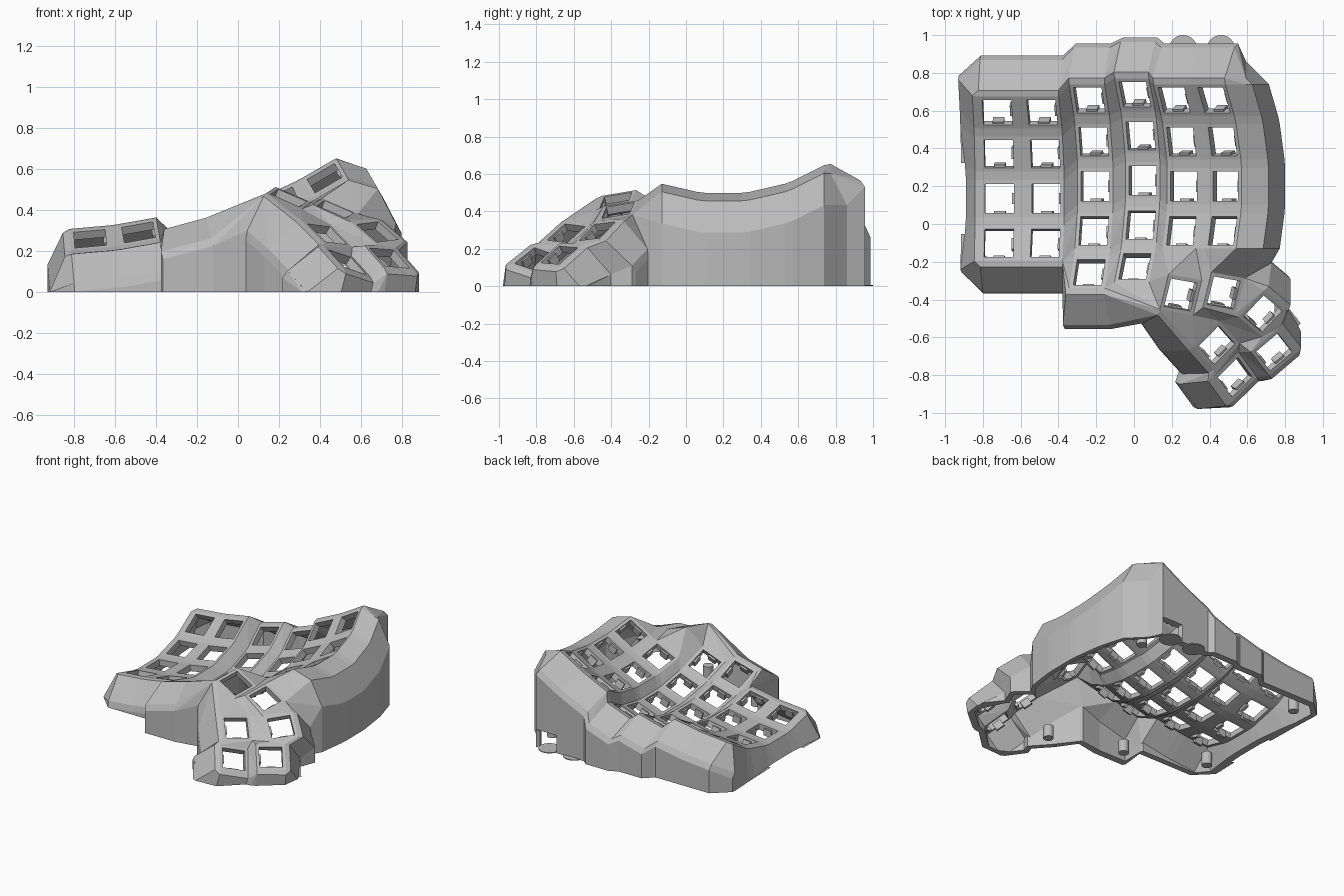
import bpy, bmesh
from math import radians
from mathutils import Matrix, Vector

cube = bpy.data.objects.get("Cube")
if cube:
    bpy.data.objects.remove(cube, do_unlink=True)

# One plain grey for the whole shell
grey = bpy.data.materials.new("plain_grey")
grey.use_nodes = True
grey.diffuse_color = (0.5, 0.5, 0.5, 1)
grey.node_tree.nodes["Principled BSDF"].inputs["Base Color"].default_value = (0.5, 0.5, 0.5, 1)

HALF, HOLE, THICK = 0.097, 0.077, 0.044     # key plate half width, hole half width, thickness
ROW_R, COL_R = 0.91, 2.86                   # curvature radii along and across the columns
WALL_T, WALL_OUT, WALL_DROP = 0.033, 0.088, -0.18
CORNERS = {"tl": (-1, 1), "tr": (1, 1), "bl": (-1, -1), "br": (1, -1)}


def move(x, y, z):
    return Matrix.Translation((x, y, z))


def turn(deg, axis):
    return Matrix.Rotation(radians(deg), 4, axis)


# Layout is worked out for the opposite hand and mirrored in x when meshed
def key(col, row):
    offset = (0, 0, 0)
    if col == 2:
        offset = (0, 0.031, -0.05)
    elif col >= 4:
        offset = (0, -0.065, 0.063)
    return (move(0.205, 0.2, 0.165) @ turn(15, "Y") @ move(*offset)
            @ move(0, 0, COL_R) @ turn(5 * (3 - col), "Y") @ move(0, 0, ROW_R - COL_R)
            @ turn(15 * (2 - row), "X") @ move(0, 0, -ROW_R))


def thumb(rx, ry, rz, x, y, z):
    return (move(x - 0.115, y - 0.197, z + 0.427)
            @ turn(rz, "Z") @ turn(ry, "Y") @ turn(rx, "X"))


THUMBS = {
    "TR": thumb(10, -23, 10, -0.133, -0.178, 0.033),
    "TL": thumb(10, -23, 10, -0.36, -0.167, -0.022),
    "MR": thumb(-6, -34, 48, -0.322, -0.444, -0.144),
    "ML": thumb(6, -34, 40, -0.567, -0.278, -0.133),
    "BR": thumb(-16, -33, 54, -0.42, -0.614, -0.281),
    "BL": thumb(-4, -35, 52, -0.626, -0.481, -0.261),
}


def corner(frame, name):
    sx, sy = CORNERS[name]
    return frame @ move(sx * HALF, sy * HALF, 0)


def k(col, row, name):
    return corner(key(col, row), name)


def t(which, name):
    return corner(THUMBS[which], name)


def inner(row, name):
    p = k(0, row, name).translation
    return move(p.x - 0.11, p.y, p.z - 0.033)


def slab(posts):
    return [p @ Vector((0, 0, z)) for p in posts for z in (0, -THICK)]


def box(frame, x0, x1, y0, y1, z0, z1):
    return [frame @ Vector((x, y, z)) for x in (x0, x1) for y in (y0, y1) for z in (z0, z1)]


def plate(frame):
    # Frame around the switch hole, plus two clip nubs
    h, w = HALF, HOLE
    pieces = []
    for s in (-1, 1):
        pieces.append(box(frame, s * w, s * h, -h, h, -THICK, 0))
        pieces.append(box(frame, -w, w, s * w, s * h, -THICK, 0))
    pieces.append(box(frame, -w - 0.01, -w + 0.012, -0.03, 0.03, -0.065, -0.015))
    pieces.append(box(frame, -0.03, 0.03, -w - 0.01, -w + 0.012, -0.065, -0.015))
    return pieces


def strip(*posts):
    return [slab(posts[i:i + 3]) for i in range(len(posts) - 2)]


def steps(post, d):
    # Rim, chamfer and skirt positions of the wall outside a corner
    out = [post, post @ move(d[0] * WALL_T, d[1] * WALL_T, -0.01)]
    for reach in (WALL_OUT, WALL_OUT + WALL_T):
        out.append(post @ move(d[0] * reach, d[1] * reach, WALL_DROP))
    return out


def skirt(posts, floor=0.0):
    pts = slab(posts)
    return pts + [Vector((p.x, p.y, floor)) for p in pts]


def wall(chain, notch=None):
    pieces = []
    for i, (a, b) in enumerate(zip(chain, chain[1:])):
        sa, sb = steps(*a), steps(*b)
        pieces.append(slab(sa + sb))
        pieces.append(skirt(sa[2:] + sb[2:], 0.13 if i == notch else 0.0))
    return pieces


def add_hull(bm, points):
    # Convex block, trimmed at the ground
    tmp = bmesh.new()
    for p in points:
        tmp.verts.new((-p.x, p.y, p.z))
    bmesh.ops.remove_doubles(tmp, verts=tmp.verts[:], dist=0.0005)
    bmesh.ops.convex_hull(tmp, input=tmp.verts[:])
    bmesh.ops.bisect_plane(tmp, geom=tmp.verts[:] + tmp.edges[:] + tmp.faces[:],
                           plane_co=(0, 0, 0), plane_no=(0, 0, 1), clear_inner=True)
    kept = [v.co.copy() for v in tmp.verts if v.co.z > -0.0001]
    tmp.free()
    if len(kept) < 4 or max(p.z for p in kept) < 0.003:
        return
    verts = [bm.verts.new(p) for p in kept]
    res = bmesh.ops.convex_hull(bm, input=verts)
    junk = {g for g in res["geom_interior"] + res["geom_unused"] if isinstance(g, bmesh.types.BMVert)}
    bmesh.ops.delete(bm, geom=list(junk), context="VERTS")


def build(name, pieces):
    bm = bmesh.new()
    for piece in pieces:
        add_hull(bm, piece)
    bmesh.ops.recalc_face_normals(bm, faces=bm.faces[:])
    mesh = bpy.data.meshes.new(name)
    bm.to_mesh(mesh)
    bm.free()
    mesh.materials.append(grey)
    bpy.context.collection.objects.link(bpy.data.objects.new(name, mesh))


# Key plates
keys = [(c, r) for c in range(6) for r in range(5) if r < 4 or c in (2, 3)]
build("finger_plates", [p for c, r in keys for p in plate(key(c, r))])
build("thumb_plates", [p for f in THUMBS.values() for p in plate(f)])

# Webs between finger keys
web = []
for c in range(6):
    for r in range(4):
        if c < 5:
            web.append(slab([k(c, r, "tr"), k(c, r, "br"), k(c + 1, r, "tl"), k(c + 1, r, "bl")]))
        if r < 3:
            web.append(slab([k(c, r, "bl"), k(c, r, "br"), k(c, r + 1, "tl"), k(c, r + 1, "tr")]))
        if c < 5 and r < 3:
            web += strip(k(c, r, "br"), k(c, r + 1, "tr"), k(c + 1, r, "bl"), k(c + 1, r + 1, "tl"))
web += strip(k(1, 3, "br"), k(2, 4, "tl"), k(2, 3, "bl"), k(2, 4, "tr"), k(2, 3, "br"), k(3, 3, "bl"))
web += strip(k(3, 4, "tr"), k(3, 4, "br"), k(4, 3, "bl"))
build("finger_web", web)

# Webs joining the thumb cluster
web = strip(t("TL", "tl"), k(0, 3, "bl"), t("TL", "tr"), k(0, 3, "br"), t("TR", "tl"),
            k(1, 3, "bl"), t("TR", "tr"), k(1, 3, "br"))
web += strip(k(1, 3, "br"), t("TR", "tr"), k(2, 4, "tl"), k(2, 4, "bl"))
web += strip(t("TR", "tr"), k(2, 4, "bl"), t("TR", "br"), k(2, 4, "br"), k(3, 4, "bl"), k(2, 4, "tr"),
             k(3, 4, "tl"), k(3, 3, "bl"), k(3, 4, "tr"), k(3, 3, "br"), k(4, 3, "bl"))
web += strip(t("TL", "tr"), t("TL", "br"), t("TR", "tl"), t("TR", "bl"))
web += strip(t("TL", "tl"), t("ML", "tr"), t("TL", "bl"), t("ML", "br"), t("TL", "br"),
             t("MR", "tr"), t("TR", "bl"), t("MR", "br"), t("TR", "br"))
web += strip(t("BR", "tr"), t("BR", "br"), t("MR", "tl"), t("MR", "bl"))
web += strip(t("ML", "tl"), t("ML", "bl"), t("BL", "tr"), t("BL", "br"))
web += strip(t("BR", "tl"), t("BL", "bl"), t("BR", "tr"), t("BL", "br"),
             t("MR", "tl"), t("ML", "bl"), t("MR", "tr"), t("ML", "br"))
web += strip(t("TL", "br"), t("TR", "bl"), t("MR", "tr"))
build("thumb_web", web)

# Outer wall, walked round the rim from the tall back corner to the thumb
BACK, FRONT, SIDE, INSIDE, SKEW = (0, 1), (0, -1), (1, 0), (-1, 0), (-0.3, 1)
rim = [(inner(0, "tl"), INSIDE), (inner(0, "tl"), BACK)]
rim += [(k(c, 0, n), BACK) for c in range(6) for n in ("tl", "tr")]
rim += [(k(5, r, n), SIDE) for r in range(4) for n in ("tr", "br")]
rim += [(k(c, 3, n), FRONT) for c in (5, 4) for n in ("br", "bl")]
rim += [(k(3, 4, "br"), (0.5, -1)), (k(3, 4, "bl"), FRONT), (t("TR", "br"), FRONT)]
rim += [(t(m, n), FRONT) for m in ("MR", "BR") for n in ("br", "bl")]
rim += [(t(m, n), INSIDE) for m in ("BR", "BL") for n in ("bl", "tl")]
rim += [(t("BL", "tl"), BACK), (t("BL", "tr"), BACK), (t("ML", "tl"), BACK), (t("ML", "tr"), SKEW)]
build("outer_wall", wall(rim, notch=2))

# Tall inner wall with its sloping shoulder
edge = [(r, n) for r in range(4) for n in ("tl", "bl")]
pieces = wall([(inner(r, n), INSIDE) for r, n in edge])
for a, b in zip(edge, edge[1:]):
    pieces.append(slab([k(0, *a), k(0, *b), inner(*a), inner(*b)]))
pieces.append(slab([k(0, 0, "tl"), inner(0, "tl"), k(0, 0, "tl") @ move(0, WALL_T, -0.01)]))
last, nook, tip = steps(inner(3, "bl"), INSIDE), steps(t("ML", "tr"), SKEW), t("TL", "tl")
pieces.append(skirt(last[2:] + nook[2:]))
pieces.append(slab(last[2:] + nook[2:] + [tip]))
pieces.append(slab(last + [tip]))
pieces.append(slab(last[:2] + [k(0, 3, "bl"), tip]))
pieces.append(slab(nook + [tip]))
build("inner_wall", pieces)


def cylinder(name, x, y, radius, height):
    bpy.ops.mesh.primitive_cylinder_add(vertices=32, radius=radius, depth=height,
                                        location=(x, y, height / 2))
    obj = bpy.context.object
    obj.name = name
    obj.data.materials.append(grey)


# Screw bosses inside the base, and two thin floor discs at the back
for i, (x, y) in enumerate([(-0.78, 0.72), (-0.8, -0.2), (-0.27, -0.43), (0.24, -0.6), (0.56, 0.75)]):
    cylinder(f"screw_boss_{i + 1}", x, y, 0.035, 0.09)
for i, x in enumerate((0.26, 0.46)):
    cylinder(f"floor_disc_{i + 1}", x, 0.925, 0.075, 0.006)
